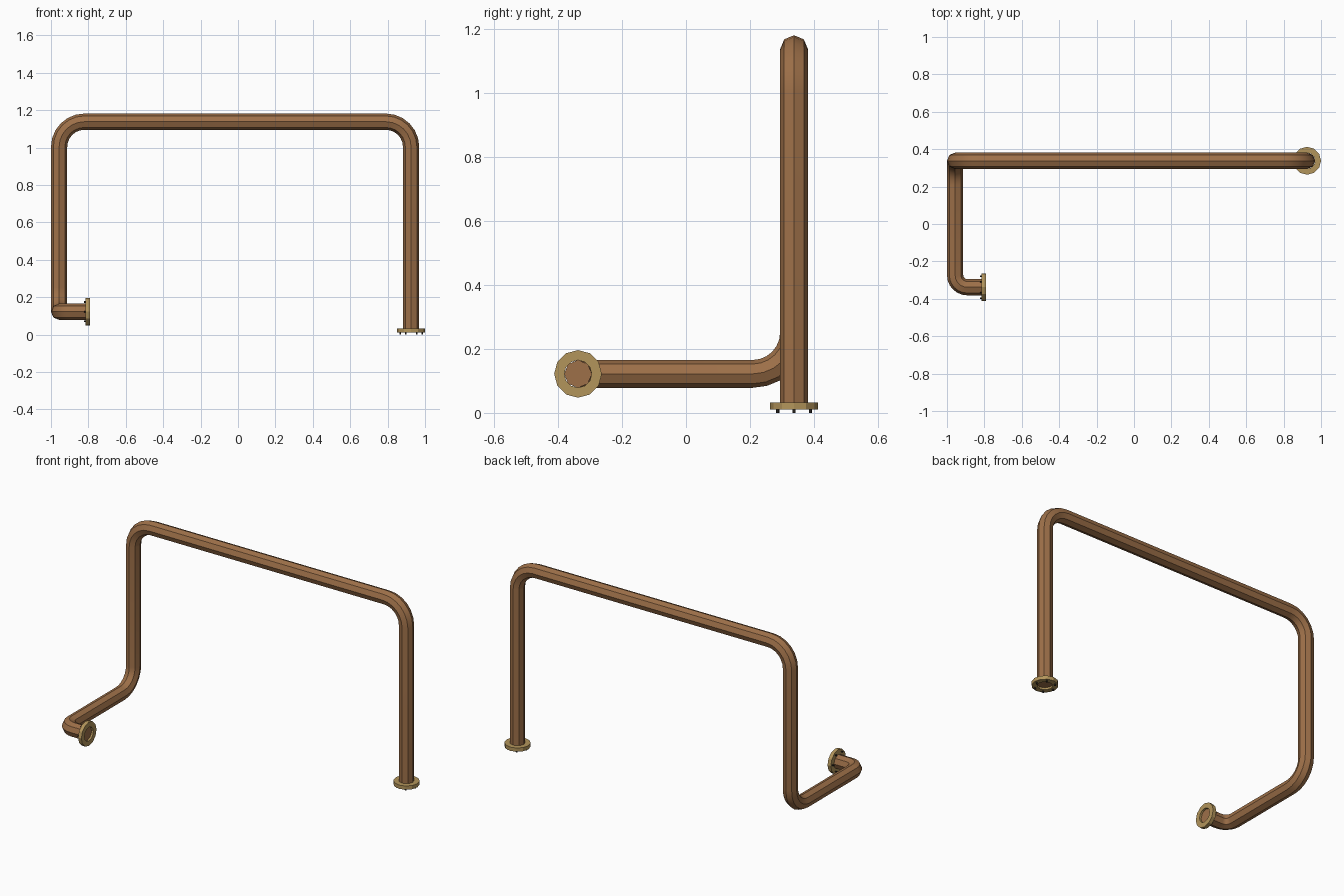
import bpy, bmesh, math
from mathutils import Vector, Matrix

if "Cube" in bpy.data.objects:
    bpy.data.objects.remove(bpy.data.objects["Cube"])

R = 0.0435          # pipe radius
SIDES = 8           # pipe cross-section
BEND_STEPS = 6


def material(name, rgb):
    m = bpy.data.materials.new(name)
    m.diffuse_color = (*rgb, 1)
    m.use_nodes = True
    m.node_tree.nodes["Principled BSDF"].inputs["Base Color"].default_value = m.diffuse_color
    return m


copper = material("copper_brown", (0.34, 0.162, 0.066))
brass = material("brass", (0.45, 0.30, 0.105))
dark = material("dark_metal", (0.03, 0.025, 0.02))


def finish(name, bm, mat):
    bmesh.ops.recalc_face_normals(bm, faces=bm.faces[:])
    me = bpy.data.meshes.new(name)
    bm.to_mesh(me)
    bm.free()
    me.materials.append(mat)
    ob = bpy.data.objects.new(name, me)
    bpy.context.collection.objects.link(ob)
    return ob


def smooth(ob):
    bpy.ops.object.select_all(action='DESELECT')
    ob.select_set(True)
    bpy.context.view_layer.objects.active = ob
    bpy.ops.object.shade_smooth_by_angle(angle=math.radians(30))


def rounded_path(corners):
    """Return (point, tangent) pairs; each inner corner has its own bend radius."""
    pts = [Vector(c[0]) for c in corners]
    out = [(pts[0], (pts[1] - pts[0]).normalized())]
    for i in range(1, len(pts) - 1):
        a = (pts[i] - pts[i - 1]).normalized()
        b = (pts[i + 1] - pts[i]).normalized()
        r = corners[i][1]
        centre = pts[i] - a * r + b * r
        for k in range(BEND_STEPS + 1):
            t = math.pi / 2 * k / BEND_STEPS
            out.append((centre - b * r * math.cos(t) + a * r * math.sin(t),
                        a * math.cos(t) + b * math.sin(t)))
    out.append((pts[-1], (pts[-1] - pts[-2]).normalized()))
    return out


def sweep(name, path, mat):
    bm = bmesh.new()
    up, prev, last = Vector((0, 0, 1)), path[0][1], None
    for p, t in path:
        up = prev.rotation_difference(t) @ up
        side = t.cross(up)
        prev = t
        ring = []
        for k in range(SIDES):
            a = 2 * math.pi * k / SIDES
            ring.append(bm.verts.new(p + R * (up * math.cos(a) + side * math.sin(a))))
        if last:
            for k in range(SIDES):
                j = (k + 1) % SIDES
                bm.faces.new((last[k], last[j], ring[j], ring[k]))
        else:
            bm.faces.new(ring)
        last = ring
    bm.faces.new(last)
    return finish(name, bm, mat)


def flange(name, matrix):
    """Twelve-sided ring around the pipe end, axis along local z."""
    bm = bmesh.new()
    profile = [(0.043, -0.0115), (0.0745, -0.0115), (0.0745, 0.0115), (0.043, 0.0115)]
    n = 12
    rings = [[bm.verts.new((r * math.cos(2 * math.pi * k / n), r * math.sin(2 * math.pi * k / n), z))
              for r, z in profile] for k in range(n)]
    for k in range(n):
        p, q = rings[k], rings[(k + 1) % n]
        for i in range(4):
            j = (i + 1) % 4
            bm.faces.new((p[i], q[i], q[j], p[j]))
    bm.transform(matrix)
    finish(name, bm, brass)


def bolts(name, matrix):
    """Six small bolts standing out of one flange face."""
    bm = bmesh.new()
    for k in range(6):
        a = math.pi / 3 * k
        bmesh.ops.create_cone(bm, cap_ends=True, segments=6, radius1=0.005, radius2=0.005, depth=0.02,
                              matrix=Matrix.Translation((0.059 * math.cos(a), 0.059 * math.sin(a), 0.0115)))
    bm.transform(matrix)
    finish(name, bm, dark)


# Pipe run: short inlet stub, sideways leg, riser, long top run, drop leg
XL, XR, Y, ZL, ZT = -1 + R, 0.9255, 0.338, 0.122, 1.138
path = rounded_path([
    ((-0.803, -Y, ZL), 0),
    ((XL, -Y, ZL), 0.065),
    ((XL, Y, ZL), 0.13),
    ((XL, Y, ZT), 0.135),
    ((XR, Y, ZT), 0.135),
    ((XR, Y, 0.0215), 0),
])
smooth(sweep("pipe", path, copper))

# Flanges and bolts at both pipe ends (bolts point along the pipe run)
for label, (p, t) in (("inlet", path[0]), ("outlet", path[-1])):
    x_axis = Vector((0, 1, 0)) if abs(t.x) > 0.5 else Vector((1, 0, 0))
    rot = Matrix((x_axis, t.cross(x_axis), t)).transposed().to_4x4()
    m = Matrix.Translation(p) @ rot
    flange(label + "_flange", m)
    bolts(label + "_bolts", m)
